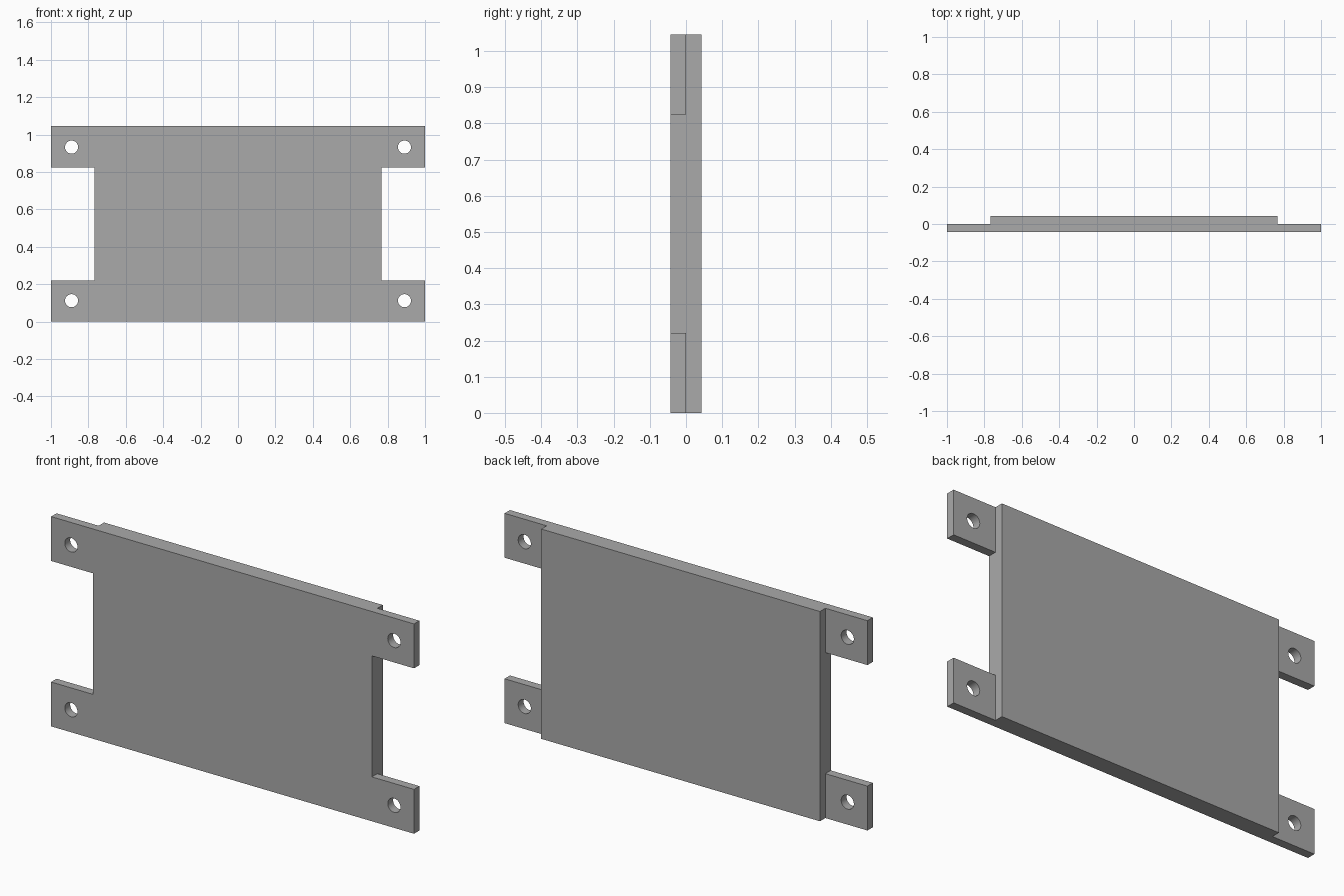
import bpy, bmesh
from mathutils import Matrix

cube = bpy.data.objects.get("Cube")
if cube:
    bpy.data.objects.remove(cube, do_unlink=True)

HALF, BODY = 1.0, 0.768          # half widths of the plate and its body
HEIGHT, TAB = 1.045, 0.221       # overall height and tab height
DEPTH = 0.0425                   # thickness of one layer
HOLE_X, HOLE_Z, HOLE_R = 0.89, 0.112, 0.035

grey = bpy.data.materials.new("plain grey")
grey.use_nodes = True
colour = (0.4, 0.4, 0.4, 1)
grey.diffuse_color = colour
grey.node_tree.nodes["Principled BSDF"].inputs["Base Color"].default_value = colour


def finish(name, bm):
    bmesh.ops.recalc_face_normals(bm, faces=bm.faces)
    mesh = bpy.data.meshes.new(name)
    bm.to_mesh(mesh)
    bm.free()
    mesh.materials.append(grey)
    obj = bpy.data.objects.new(name, mesh)
    bpy.context.collection.objects.link(obj)
    return obj


def extrude_back(bm, faces, keep):
    """Extrude faces by one layer; keep the originals as the front side."""
    result = bmesh.ops.extrude_face_region(bm, geom=faces, use_keep_orig=keep)["geom"]
    verts = [g for g in result if isinstance(g, bmesh.types.BMVert)]
    bmesh.ops.translate(bm, verts=verts, vec=(0, DEPTH, 0))
    return [g for g in result if isinstance(g, bmesh.types.BMFace)]


# Front layer: body with four corner tabs
bm = bmesh.new()
levels = [0, TAB, HEIGHT - TAB, HEIGHT]
inner = {s: [bm.verts.new((s * BODY, -DEPTH, z)) for z in levels] for s in (-1, 1)}
outer = {s: [bm.verts.new((s * HALF, -DEPTH, z)) for z in levels] for s in (-1, 1)}
front = [bm.faces.new(inner[-1][::-1] + inner[1])]
for s in (-1, 1):
    for i in (0, 2):
        ring = [inner[s][i], outer[s][i], outer[s][i + 1], inner[s][i + 1]]
        front.append(bm.faces.new(ring if s > 0 else ring[::-1]))
back = extrude_back(bm, front, True)

# Raised panel on the back of the body
panel = max(back, key=lambda f: f.calc_area())
extrude_back(bm, [panel], False)
bmesh.ops.dissolve_limit(bm, angle_limit=0.01, verts=bm.verts, edges=bm.edges)
plate = finish("mounting_plate", bm)

# Screw holes through the tabs
bm = bmesh.new()
for x in (-HOLE_X, HOLE_X):
    for z in (HOLE_Z, HEIGHT - HOLE_Z):
        bmesh.ops.create_cone(
            bm, cap_ends=True, segments=32, radius1=HOLE_R, radius2=HOLE_R, depth=0.3,
            matrix=Matrix.Translation((x, 0, z)) @ Matrix.Rotation(1.570796, 4, "X"))
cutter = finish("hole_cutter", bm)
cutter.hide_render = True
cutter.hide_set(True)
holes = plate.modifiers.new("screw_holes", "BOOLEAN")
holes.operation = "DIFFERENCE"
holes.solver = "EXACT"
holes.object = cutter

# Smooth hole walls, crisp plate edges
bpy.ops.object.select_all(action="DESELECT")
plate.select_set(True)
bpy.context.view_layer.objects.active = plate
bpy.ops.object.modifier_apply(modifier=holes.name)
bpy.data.objects.remove(cutter, do_unlink=True)
bpy.ops.object.shade_smooth_by_angle(angle=0.5)
